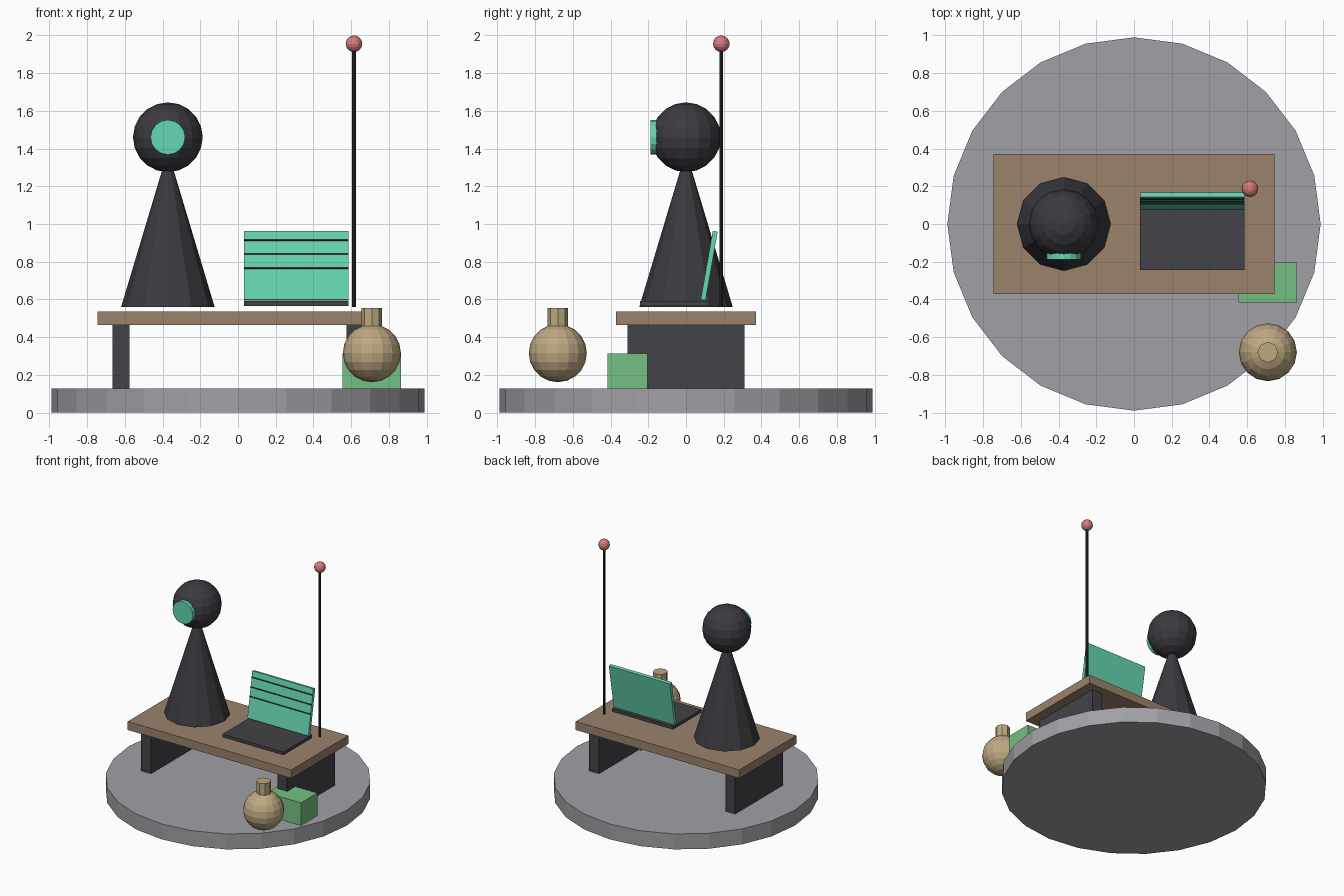
import bpy
from math import radians, sin, cos

cube = bpy.data.objects.get("Cube")
if cube:
    bpy.data.objects.remove(cube, do_unlink=True)


def material(name, hex_code):
    """Flat material from an sRGB hex string."""
    def linear(i):
        c = int(hex_code[i:i + 2], 16) / 255
        return c / 12.92 if c <= 0.04045 else ((c + 0.055) / 1.055) ** 2.4
    rgba = (linear(0), linear(2), linear(4), 1)
    m = bpy.data.materials.new(name)
    m.use_nodes = True
    m.diffuse_color = rgba
    m.node_tree.nodes["Principled BSDF"].inputs["Base Color"].default_value = rgba
    return m


stone = material("stone grey", "A1A0A5")
wood = material("brown wood", "9A836C")
charcoal = material("charcoal", "434247")
dark = material("dark figure", "3B3A40")
black = material("near black", "2A2B2F")
teal = material("teal", "66D7B2")
green = material("leaf green", "76C083")
brass = material("brass", "BDA981")
red = material("soft red", "D67A7A")


def finish(name, mat):
    ob = bpy.context.object
    ob.name = ob.data.name = name
    ob.data.materials.append(mat)
    return ob


def box(name, mat, center, size, tilt=0):
    bpy.ops.mesh.primitive_cube_add(size=1, location=center)
    ob = finish(name, mat)
    for v in ob.data.vertices:
        v.co = [c * s for c, s in zip(v.co, size)]
    ob.rotation_euler.x = tilt
    return ob


def tube(name, mat, x, y, z0, z1, r0, r1=None, sides=12):
    bpy.ops.mesh.primitive_cone_add(
        vertices=sides, radius1=r0, radius2=r0 if r1 is None else r1,
        depth=z1 - z0, location=(x, y, (z0 + z1) / 2))
    return finish(name, mat)


def ball(name, mat, center, radius, segments=16, rings=10):
    bpy.ops.mesh.primitive_uv_sphere_add(
        segments=segments, ring_count=rings, radius=radius, location=center)
    return finish(name, mat)


# Round base and bench
tube("round_base", stone, 0, 0, 0, 0.127, 0.99, sides=24)
box("table_top", wood, (0, 0, 0.5), (1.49, 0.74, 0.07))
for side, sx in (("left", 1), ("right", -1)):
    box(f"table_leg_{side}", charcoal, (sx * 0.62, 0, 0.296), (0.09, 0.62, 0.34))

# Cone figure with a round head and a single eye
tube("figure_body", dark, -0.372, 0, 0.56, 1.32, 0.248, 0.02, sides=12)
ball("figure_head", dark, (-0.372, 0, 1.46), 0.185)
eye = tube("figure_eye", teal, -0.372, -0.17, 1.442, 1.478, 0.092, sides=16)
eye.location.z = 1.46
eye.rotation_euler.x = radians(90)

# Open laptop
box("laptop_base", charcoal, (0.308, -0.06, 0.578), (0.555, 0.37, 0.026))
tilt = radians(10)
screen_y, screen_z = 0.123, 0.779
box("laptop_screen", teal, (0.308, screen_y, screen_z), (0.555, 0.026, 0.37), -tilt)
for i, z in enumerate((0.767, 0.84, 0.915)):
    along = (z - screen_z) / cos(tilt)
    y = screen_y + along * sin(tilt) - 0.0135 * cos(tilt)
    box(f"screen_line_{i + 1}", black, (0.308, y, z), (0.555, 0.009, 0.009), -tilt)

# Antenna
tube("antenna_rod", black, 0.615, 0.187, 0.56, 1.93, 0.01, sides=8)
ball("antenna_tip", red, (0.615, 0.187, 1.956), 0.044, 12, 8)

# Crate and flask
box("crate", green, (0.71, -0.31, 0.22), (0.31, 0.214, 0.187))
ball("flask_body", brass, (0.71, -0.68, 0.315), 0.154)
tube("flask_neck", brass, 0.71, -0.68, 0.45, 0.555, 0.055, sides=8)
